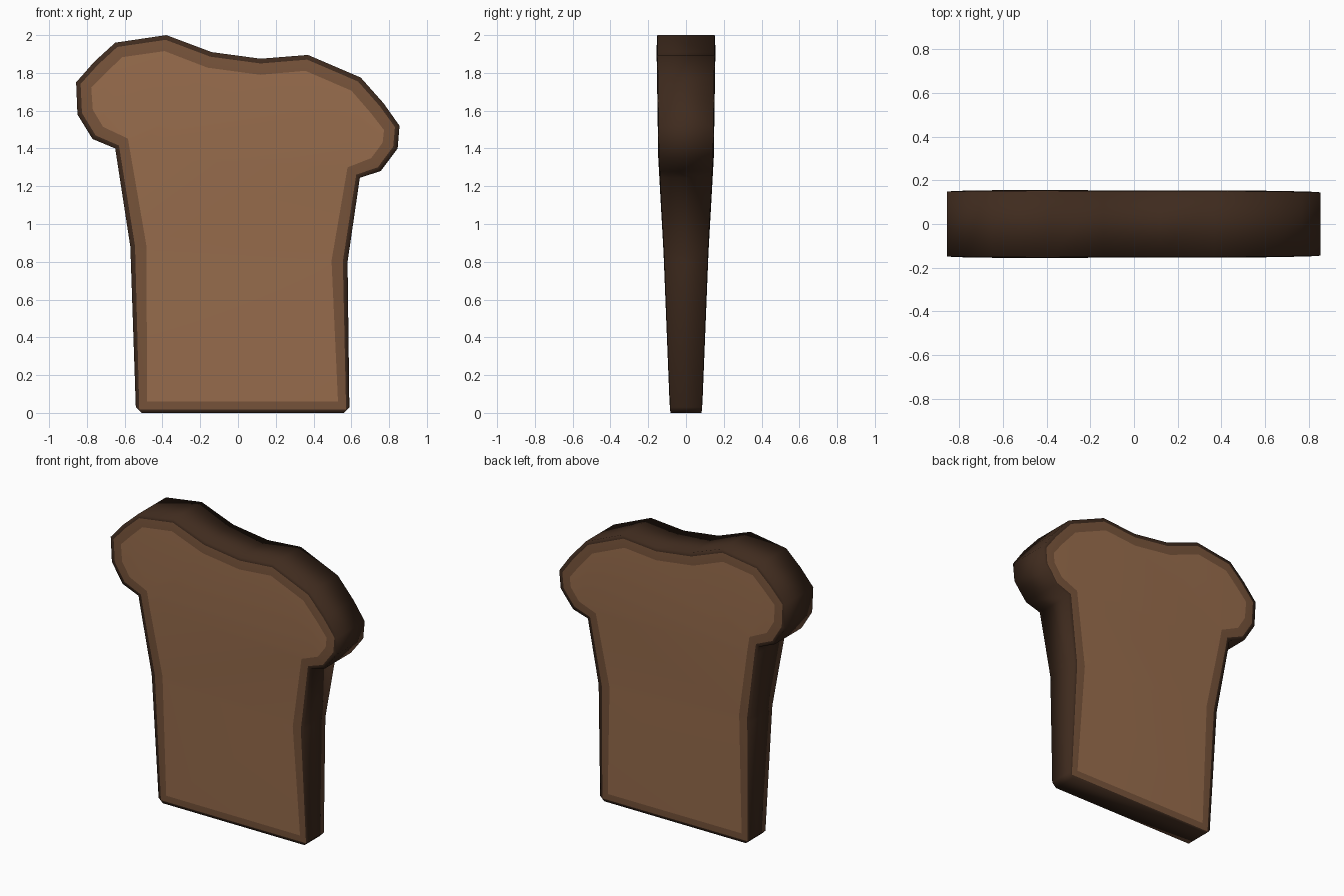
import bpy, bmesh
from mathutils import Vector

if "Cube" in bpy.data.objects:
    bpy.data.objects.remove(bpy.data.objects["Cube"])

# Slice outline (x, z), counter-clockwise seen from the front
OUTLINE = [
    (-0.54, 0.0), (0.59, 0.0), (0.58, 0.80), (0.645, 1.245), (0.755, 1.28),
    (0.845, 1.40), (0.855, 1.52), (0.77, 1.64), (0.65, 1.775), (0.37, 1.895),
    (0.12, 1.875), (-0.14, 1.91), (-0.38, 2.0), (-0.65, 1.96), (-0.76, 1.86),
    (-0.857, 1.75), (-0.85, 1.58), (-0.77, 1.45), (-0.65, 1.40), (-0.57, 0.88),
]
RIM, FULL = 0.152, 0.157
# Half thickness against height: thin at the foot, thick at the top
TAPER = [(0.0, 0.085), (0.85, 0.119), (1.35, 0.147), (2.0, 0.157)]


def half_thickness(z):
    for (z0, t0), (z1, t1) in zip(TAPER, TAPER[1:]):
        if z <= z1:
            return t0 + (t1 - t0) * (z - z0) / (z1 - z0)
    return TAPER[-1][1]


def material(name, color):
    mat = bpy.data.materials.new(name)
    mat.diffuse_color = (*color, 1)
    mat.use_nodes = True
    mat.node_tree.nodes["Principled BSDF"].inputs["Base Color"].default_value = mat.diffuse_color
    return mat


bm = bmesh.new()

# Slab of even thickness
front = [bm.verts.new((x, -RIM, z)) for x, z in OUTLINE]
back = [bm.verts.new((x, RIM, z)) for x, z in OUTLINE]
caps = [bm.faces.new(front), bm.faces.new(back[::-1])]
n = len(OUTLINE)
for i in range(n):
    j = (i + 1) % n
    bm.faces.new((front[j], front[i], back[i], back[j]))
bmesh.ops.recalc_face_normals(bm, faces=bm.faces)

# Crust rim, browned ring and pale crumb on both faces
for width, slot in ((0.025, 0), (0.06, 1)):
    ring = bmesh.ops.inset_individual(bm, faces=caps, thickness=width,
                                      depth=(FULL - RIM) / 2)
    for face in ring["faces"]:
        face.material_index = slot
for face in caps:
    face.material_index = 2

# Small chamfers on the two bottom corners
corners = [e for e in bm.edges
           if all(v.co.z < 1e-4 for v in e.verts)
           and abs(e.verts[0].co.x - e.verts[1].co.x) < 1e-4]
bmesh.ops.bevel(bm, geom=corners, offset=0.03, segments=1, affect='EDGES')

# Level cuts, then taper the thickness
for z, _ in TAPER[1:-1]:
    bmesh.ops.bisect_plane(bm, geom=bm.verts[:] + bm.edges[:] + bm.faces[:],
                           plane_co=Vector((0, 0, z)), plane_no=Vector((0, 0, 1)))
bmesh.ops.triangulate(bm, faces=[f for f in bm.faces if len(f.verts) > 4])
for v in bm.verts:
    v.co.y *= half_thickness(v.co.z) / FULL
for face in bm.faces:
    face.smooth = True

mesh = bpy.data.meshes.new("toast_slice")
bm.to_mesh(mesh)
bm.free()
mesh.materials.append(material("crust", (0.05, 0.024, 0.013)))
mesh.materials.append(material("browned_edge", (0.19, 0.09, 0.044)))
mesh.materials.append(material("crumb", (0.32, 0.155, 0.075)))
bpy.context.collection.objects.link(bpy.data.objects.new("toast_slice", mesh))
